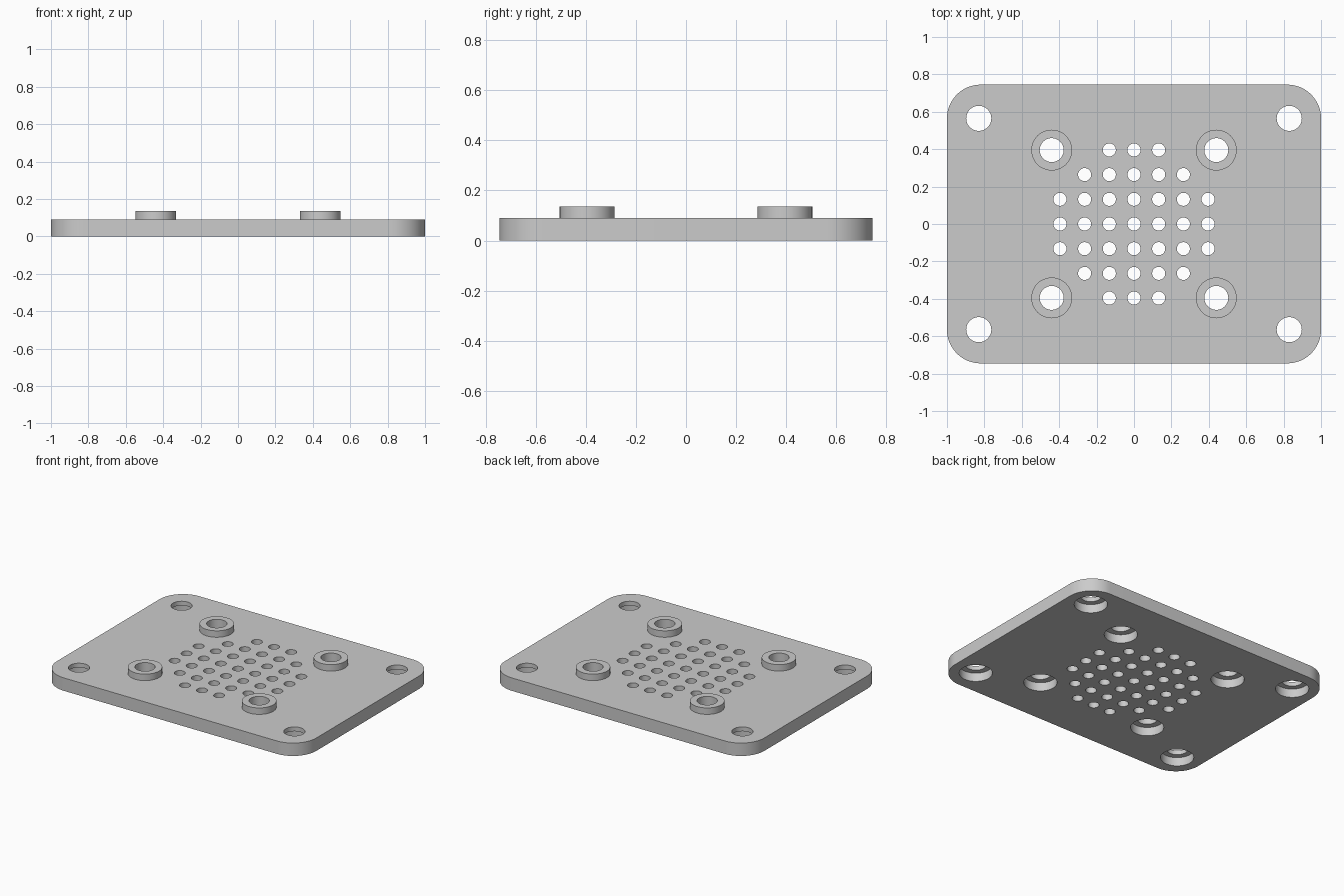
import bpy
import bmesh
from math import cos, sin, pi
from mathutils import Matrix

cube = bpy.data.objects.get("Cube")
if cube:
    bpy.data.objects.remove(cube, do_unlink=True)

HALF_X, HALF_Y, CORNER = 1.0, 0.745, 0.18
THICK, BOSS_TOP = 0.09, 0.135
BOSS_R, BOSS_BORE = 0.109, 0.064
CORNER_BORE, SINK_R, SINK_DEPTH = 0.067, 0.105, 0.06
VENT_R, PITCH = 0.035, 0.132

grey = bpy.data.materials.new("light grey")
grey.use_nodes = True
grey.diffuse_color = (0.6, 0.6, 0.6, 1)
grey.node_tree.nodes["Principled BSDF"].inputs["Base Color"].default_value = grey.diffuse_color


def finish(name, bm):
    bmesh.ops.recalc_face_normals(bm, faces=bm.faces)
    mesh = bpy.data.meshes.new(name)
    bm.to_mesh(mesh)
    bm.free()
    mesh.materials.append(grey)
    obj = bpy.data.objects.new(name, mesh)
    bpy.context.collection.objects.link(obj)
    return obj


def select(obj):
    bpy.ops.object.select_all(action='DESELECT')
    obj.select_set(True)
    bpy.context.view_layer.objects.active = obj


def smooth(obj):
    select(obj)
    bpy.ops.object.shade_smooth_by_angle(angle=pi / 6)


def cylinder(bm, x, y, radius, z0, z1, sides=48):
    bmesh.ops.create_cone(bm, cap_ends=True, segments=sides, radius1=radius,
                          radius2=radius, depth=z1 - z0,
                          matrix=Matrix.Translation((x, y, (z0 + z1) / 2)))


def four(x, y):
    return [(sx * x, sy * y) for sx in (-1, 1) for sy in (-1, 1)]


mounts = four(0.83, 0.565)
boss_spots = four(0.44, 0.395)

# Plate with rounded corners
bm = bmesh.new()
outline = []
for k, (sx, sy) in enumerate([(1, 1), (-1, 1), (-1, -1), (1, -1)]):
    for i in range(17):
        a = (k + i / 16) * pi / 2
        outline.append(bm.verts.new((sx * (HALF_X - CORNER) + CORNER * cos(a),
                                     sy * (HALF_Y - CORNER) + CORNER * sin(a), 0)))
base = bm.faces.new(outline)
top = bmesh.ops.extrude_face_region(bm, geom=[base])["geom"]
bmesh.ops.translate(bm, vec=(0, 0, THICK),
                    verts=[g for g in top if isinstance(g, bmesh.types.BMVert)])
plate = finish("plate", bm)

# Through holes: mounting holes, boss bores and the round vent grid
holes = bmesh.new()
for x, y in mounts:
    cylinder(holes, x, y, CORNER_BORE, -0.1, 0.2)
for x, y in boss_spots:
    cylinder(holes, x, y, BOSS_BORE, -0.1, 0.2)
for i in range(-3, 4):
    for j in range(-3, 4):
        if i * i + j * j <= 10:
            cylinder(holes, i * PITCH, j * PITCH, VENT_R, -0.1, 0.2, 32)

# Screw head recesses in the underside
recesses = bmesh.new()
for x, y in mounts + boss_spots:
    cylinder(recesses, x, y, SINK_R, -0.1, SINK_DEPTH)

for name, cutter_bm in (("hole_cutter", holes), ("recess_cutter", recesses)):
    cutter = finish(name, cutter_bm)
    cutter.hide_render = True
    mod = plate.modifiers.new(name, 'BOOLEAN')
    mod.operation = 'DIFFERENCE'
    mod.solver = 'EXACT'
    mod.object = cutter
    select(plate)
    bpy.ops.object.modifier_apply(modifier=name)
    bpy.data.objects.remove(cutter, do_unlink=True)
smooth(plate)

# Raised ring bosses: a profile turned around each bore
for n, (x, y) in enumerate(boss_spots, 1):
    bm = bmesh.new()
    profile = [(BOSS_R, THICK), (BOSS_R, BOSS_TOP), (BOSS_BORE, BOSS_TOP), (BOSS_BORE, THICK)]
    points = [bm.verts.new((x + r, y, z)) for r, z in profile]
    edges = [bm.edges.new(pair) for pair in zip(points, points[1:])]
    bmesh.ops.spin(bm, geom=points + edges, cent=(x, y, 0), axis=(0, 0, 1),
                   angle=2 * pi, steps=48)
    bmesh.ops.remove_doubles(bm, verts=bm.verts, dist=0.0001)
    bmesh.ops.recalc_face_normals(bm, faces=bm.faces)
    # Make sure the rim faces up
    rim = next(f for f in bm.faces if abs(f.normal.z) > 0.9)
    flip = rim.normal.z < 0
    boss = finish(f"boss_{n}", bm)
    if flip:
        boss.data.flip_normals()
    smooth(boss)
